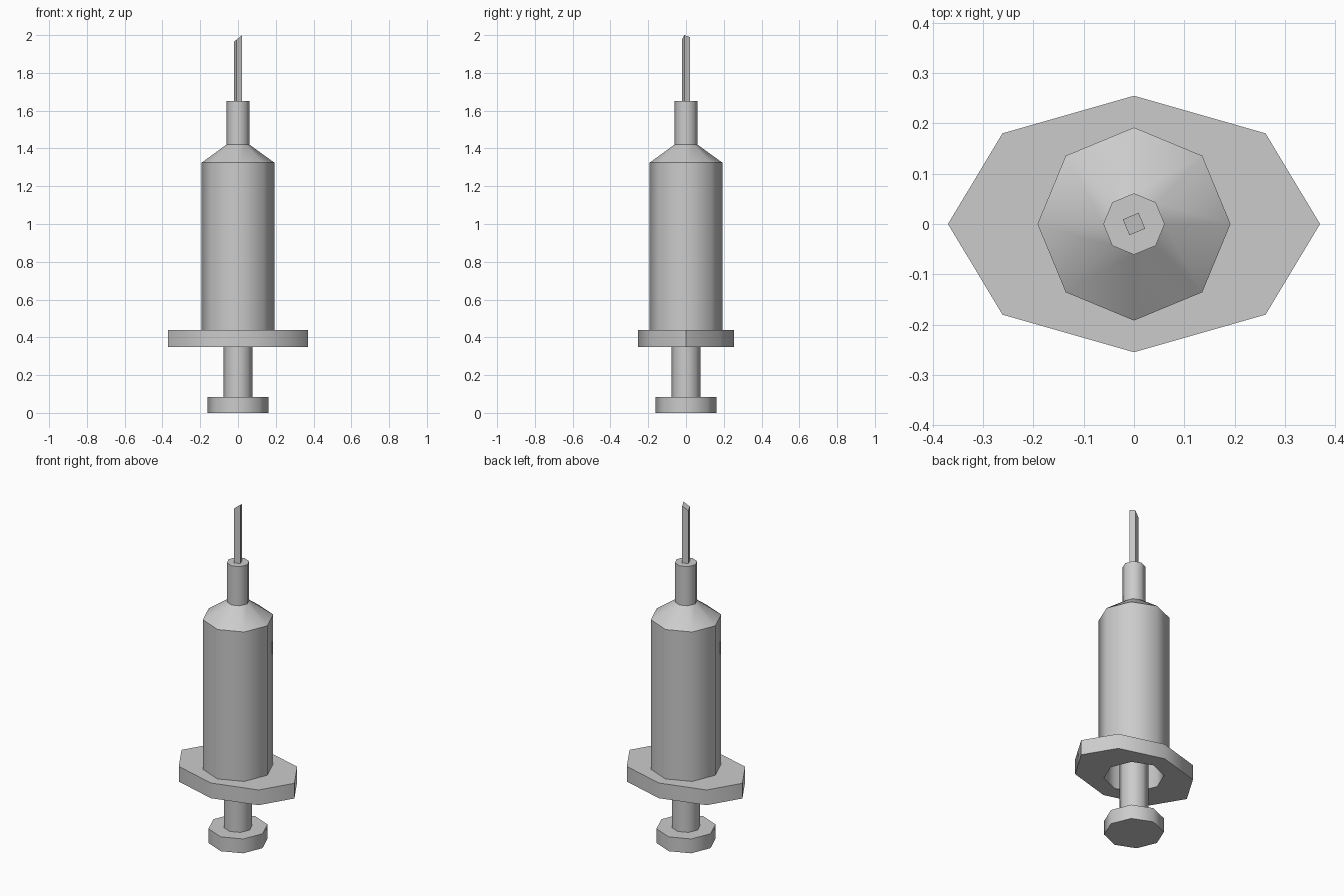
import bpy, bmesh
from math import sin, cos, pi, radians

cube = bpy.data.objects.get("Cube")
if cube:
    bpy.data.objects.remove(cube, do_unlink=True)

grey = bpy.data.materials.new("light_grey")
grey.use_nodes = True
colour = (0.6, 0.6, 0.6, 1)
grey.diffuse_color = colour
grey.node_tree.nodes["Principled BSDF"].inputs["Base Color"].default_value = colour


def lathe(name, profile, sides=8, turn=0.0, closed=False, slope=0.0):
    """Stack rings of (x radius, y radius, z); slope tilts the last ring along x."""
    bm = bmesh.new()
    rings = []
    for i, (rx, ry, z) in enumerate(profile):
        tilt = slope if i == len(profile) - 1 else 0
        ring = []
        for k in range(sides):
            a = turn + 2 * pi * k / sides
            x, y = rx * cos(a), ry * sin(a)
            ring.append(bm.verts.new((x, y, z + tilt * x)))
        rings.append(ring)
    pairs = list(zip(rings, rings[1:]))
    if closed:
        pairs.append((rings[-1], rings[0]))
    else:
        bm.faces.new(rings[0][::-1])
        bm.faces.new(rings[-1])
    for low, high in pairs:
        for k in range(sides):
            n = (k + 1) % sides
            bm.faces.new((low[k], low[n], high[n], high[k]))
    bmesh.ops.recalc_face_normals(bm, faces=bm.faces)
    mesh = bpy.data.meshes.new(name)
    bm.to_mesh(mesh)
    bm.free()
    mesh.materials.append(grey)
    obj = bpy.data.objects.new(name, mesh)
    bpy.context.collection.objects.link(obj)
    bpy.ops.object.select_all(action="DESELECT")
    obj.select_set(True)
    bpy.context.view_layer.objects.active = obj
    bpy.ops.object.shade_smooth_by_angle(angle=radians(48))
    return obj


def circle(r, z):
    return (r, r, z)


BORE = 0.162

# Plunger: thumb pad, rod and the seal inside the barrel
lathe("thumb_pad", [circle(0.161, 0), circle(0.161, 0.085)])
lathe("plunger_rod", [circle(0.077, 0.085), circle(0.077, 0.8)])
lathe("plunger_seal", [circle(BORE - 0.002, 0.8), circle(BORE - 0.002, 0.9)])

# Finger flange: stretched ring around the bore
lathe("finger_flange", [(0.37, 0.255, 0.35), (0.37, 0.255, 0.44),
                        circle(BORE, 0.44), circle(BORE, 0.35)], closed=True)

# Hollow barrel with sloping shoulder and nozzle
lathe("barrel", [circle(BORE, 1.3), circle(BORE, 0.44), circle(0.192, 0.44),
                 circle(0.192, 1.325), circle(0.061, 1.42), circle(0.061, 1.652)])

# Square needle with a slanted tip
lathe("needle", [circle(0.024, 1.65), circle(0.024, 1.982)],
      sides=4, turn=radians(-22.5), slope=0.8)
